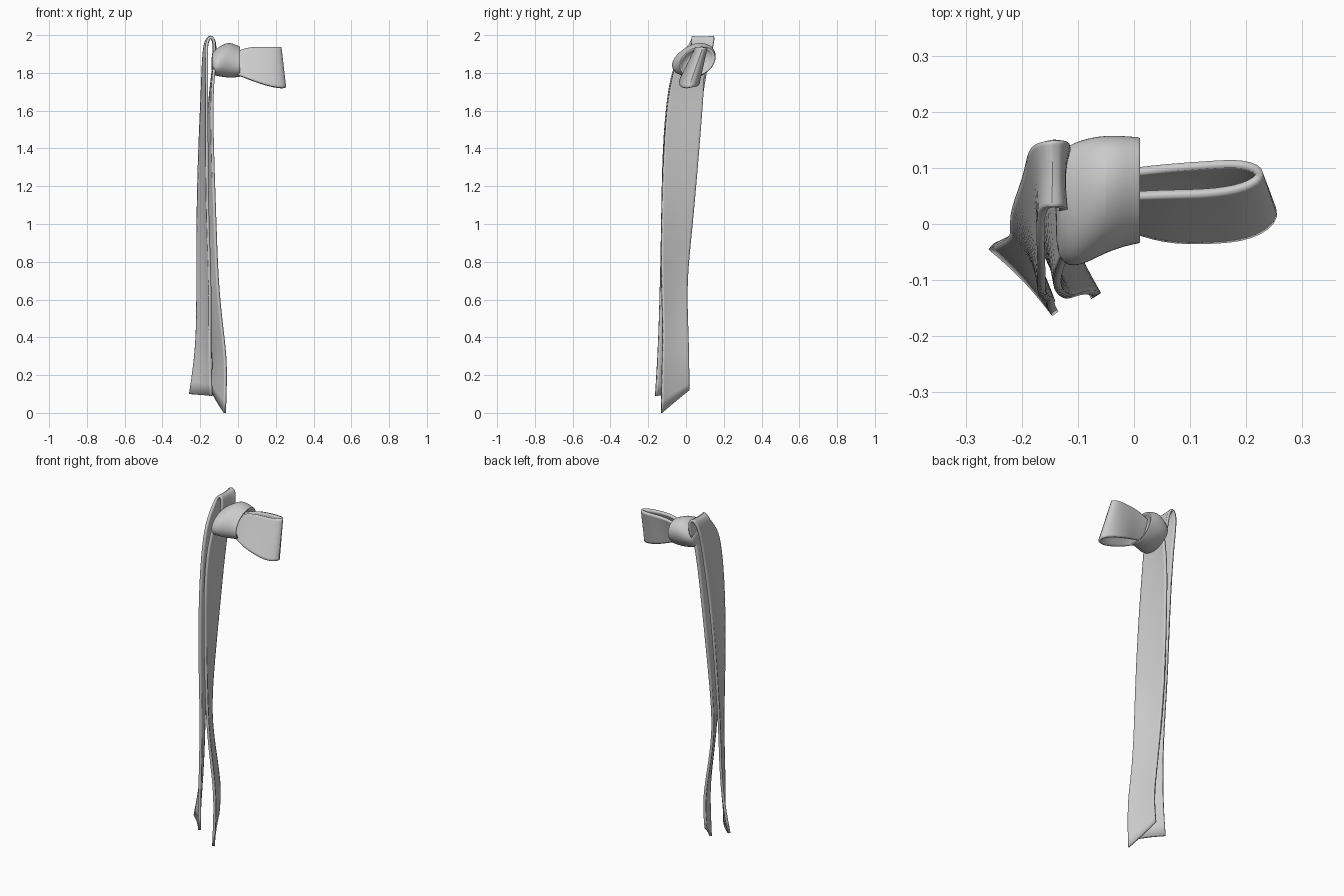
import bpy, bmesh, math
from mathutils import Vector

cube = bpy.data.objects.get("Cube")
if cube:
    bpy.data.objects.remove(cube, do_unlink=True)

# One plain cloth colour
cloth = bpy.data.materials.new("grey cloth")
cloth.use_nodes = True
cloth.diffuse_color = (0.6, 0.6, 0.6, 1)
cloth.node_tree.nodes["Principled BSDF"].inputs["Base Color"].default_value = cloth.diffuse_color


def finish(name, bm, thickness=0.0):
    """Turn a rough cage into a smooth cloth object."""
    bmesh.ops.recalc_face_normals(bm, faces=bm.faces)
    mesh = bpy.data.meshes.new(name)
    bm.to_mesh(mesh)
    bm.free()
    mesh.materials.append(cloth)
    obj = bpy.data.objects.new(name, mesh)
    bpy.context.collection.objects.link(obj)
    sub = obj.modifiers.new("soften", 'SUBSURF')
    sub.levels = sub.render_levels = 2
    sub.boundary_smooth = 'PRESERVE_CORNERS'
    if thickness:
        solid = obj.modifiers.new("cloth thickness", 'SOLIDIFY')
        solid.thickness = thickness
        solid.offset = 0
    bpy.ops.object.select_all(action='DESELECT')
    obj.select_set(True)
    bpy.context.view_layer.objects.active = obj
    bpy.ops.object.shade_smooth_by_angle(angle=math.radians(40))
    return obj


def skin(bm, rows, closed=False):
    """Join consecutive rows of vertices with quads."""
    for a, b in zip(rows, rows[1:]):
        n = len(a)
        for i in range(n if closed else n - 1):
            j = (i + 1) % n
            bm.faces.new((a[i], a[j], b[j], b[i]))


def ribbon(name, sections, thickness, bulge=0.0, columns=4):
    """Strip whose two edges pass through the given point pairs."""
    bm = bmesh.new()
    rows = []
    for k, (p, q) in enumerate(sections):
        p, q = Vector(p), Vector(q)
        before = sections[max(k - 1, 0)][0]
        after = sections[min(k + 1, len(sections) - 1)][0]
        side = (q - p).cross(Vector(after) - Vector(before)).normalized()
        row = []
        for c in range(columns + 1):
            t = c / columns
            offset = side * bulge * math.sin(math.pi * t)
            row.append(bm.verts.new(p.lerp(q, t) + offset))
        rows.append(row)
    skin(bm, rows)
    return finish(name, bm, thickness)


# Outer tail, climbing to a fold over the top of the knot
ribbon("outer_tail", [
    ((-.14, -.16, .09), (-.255, -.04, .1)),
    ((-.15, -.145, .35), (-.215, -.02, .35)),
    ((-.145, -.135, .7), (-.215, -.01, .7)),
    ((-.16, -.13, 1), (-.215, .02, 1)),
    ((-.165, -.125, 1.4), (-.205, .05, 1.4)),
    ((-.165, -.1, 1.7), (-.19, .09, 1.7)),
    ((-.165, -.06, 1.87), (-.185, .12, 1.87)),
    ((-.17, .03, 1.96), (-.175, .145, 1.97)),
    ((-.145, .03, 2), (-.145, .15, 2)),
    ((-.12, .03, 1.97), (-.12, .15, 1.97)),
    ((-.13, .02, 1.86), (-.12, .13, 1.88)),
], 0.014, 0.006)

# Inner tail with a slanted cut at the bottom
ribbon("inner_tail", [
    ((-.07, -.13, 0), (-.14, .015, .12)),
    ((-.06, -.125, .27), (-.125, .015, .27)),
    ((-.085, -.12, .45), (-.15, .01, .45)),
    ((-.11, -.13, .7), (-.185, 0, .7)),
    ((-.12, -.13, 1), (-.185, .035, 1)),
    ((-.135, -.12, 1.4), (-.165, .07, 1.4)),
    ((-.14, -.095, 1.7), (-.15, .095, 1.7)),
    ((-.12, -.05, 1.87), (-.12, .1, 1.87)),
], 0.014, -0.004)

# Single bow loop, leaning back toward its upper edge
ribbon("bow_loop", [
    ((-.03, 0, 1.8), (-.03, .05, 1.9)),
    ((.05, -.03, 1.77), (.05, .055, 1.935)),
    ((.13, -.03, 1.74), (.13, .055, 1.935)),
    ((.21, -.025, 1.72), (.2, .065, 1.935)),
    ((.265, .015, 1.72), (.235, .09, 1.935)),
    ((.22, .06, 1.73), (.2, .11, 1.935)),
    ((.13, .07, 1.75), (.13, .105, 1.935)),
    ((.05, .05, 1.78), (.05, .1, 1.93)),
    ((-.03, .04, 1.8), (-.03, .09, 1.9)),
], 0.014)

# Knot: puffed tube around the loop's neck, tucked in at both ends
bm = bmesh.new()
rings = []
sides = 14
for x, y, z, depth, height in [
    (-.14, .04, 1.85, .05, .04),
    (-.135, .03, 1.85, .1, .065),
    (-.1, .035, 1.86, .115, .08),
    (-.05, .055, 1.87, .105, .1),
    (0, .06, 1.86, .095, .085),
    (.012, .06, 1.86, .095, .083),
    (.012, .06, 1.86, .085, .072),
    (-.02, .05, 1.86, .06, .055),
]:
    ring = []
    for i in range(sides):
        a = math.tau * i / sides
        up = math.sin(a)
        # The section leans back with height
        ring.append(bm.verts.new((x, y + depth * math.cos(a) + .025 * up, z + height * up)))
    rings.append(ring)
skin(bm, rings, closed=True)
bm.faces.new(rings[0])
bm.faces.new(rings[-1])
finish("knot", bm)
